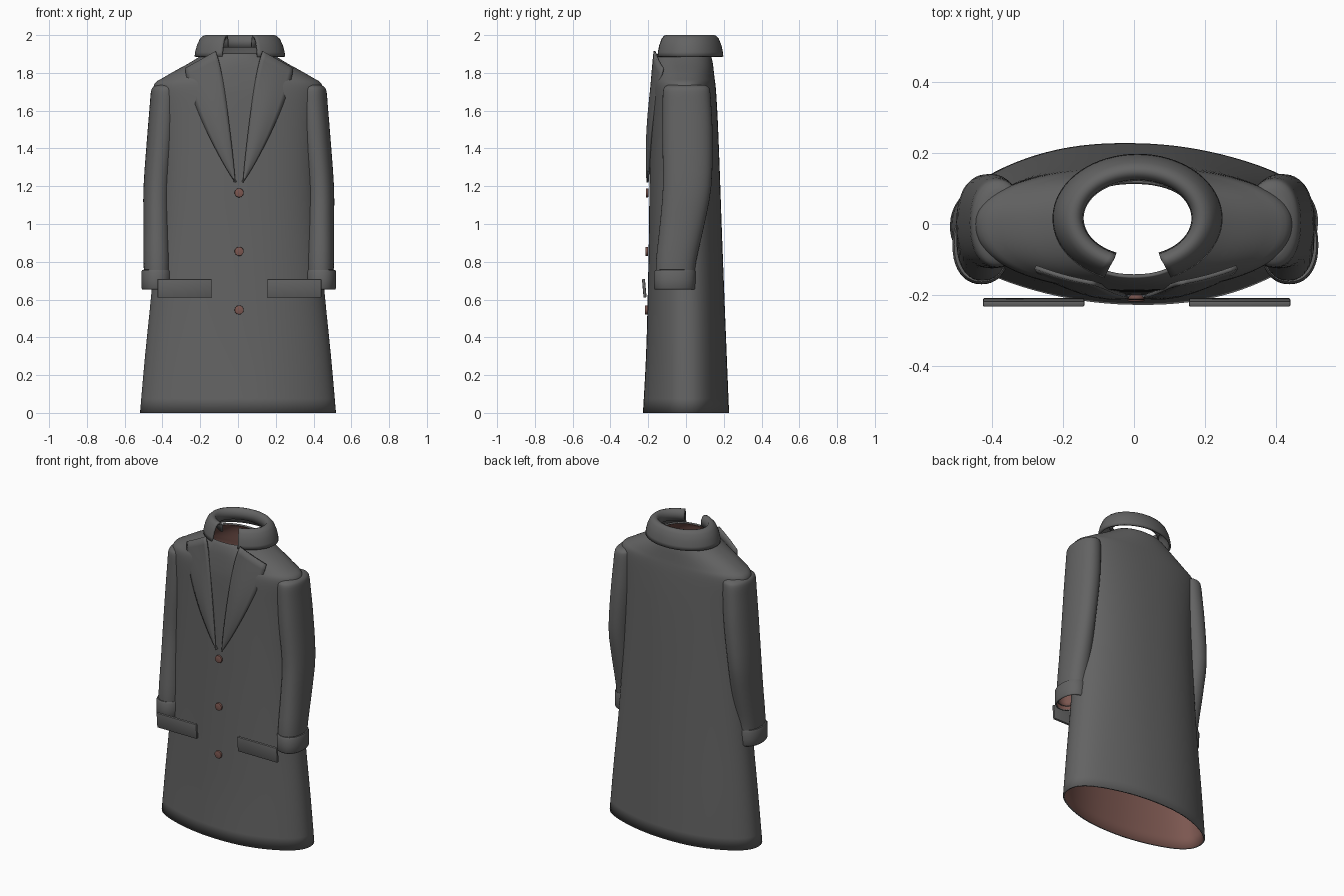
import bpy, bmesh, math

if "Cube" in bpy.data.objects:
    bpy.data.objects.remove(bpy.data.objects["Cube"])

def material(name, rgb):
    m = bpy.data.materials.new(name)
    m.diffuse_color = (*rgb, 1)
    m.use_nodes = True
    m.node_tree.nodes["Principled BSDF"].inputs["Base Color"].default_value = m.diffuse_color
    return m

WOOL = material("charcoal_wool", (0.125, 0.125, 0.125))
LINING = material("brown_lining", (0.20, 0.095, 0.08))

def finish(name, bm, mats, thickness=0, angle=40):
    me = bpy.data.meshes.new(name)
    bm.to_mesh(me)
    bm.free()
    ob = bpy.data.objects.new(name, me)
    bpy.context.collection.objects.link(ob)
    for m in mats:
        me.materials.append(m)
    if thickness:
        s = ob.modifiers.new("cloth", 'SOLIDIFY')
        s.thickness, s.offset = thickness, -1
        s.material_offset = len(mats) - 1
    bpy.ops.object.select_all(action='DESELECT')
    ob.select_set(True)
    bpy.context.view_layer.objects.active = ob
    bpy.ops.object.shade_smooth_by_angle(angle=math.radians(angle))
    return ob

def skin(name, rows, closed, mats, thickness, cap=False, angle=40):
    """Join rows of points into one sheet or tube."""
    bm = bmesh.new()
    vs = [[bm.verts.new(p) for p in r] for r in rows]
    n = len(rows[0])
    for a, b in zip(vs, vs[1:]):
        for j in range(n if closed else n - 1):
            k = (j + 1) % n
            bm.faces.new((a[j], a[k], b[k], b[j]))
    if cap:
        bm.faces.new(vs[-1])
    return finish(name, bm, mats, thickness, angle)

def spow(v, e):
    return math.copysign(abs(v) ** e, v)

def ring(cx, cy, z, rx, ry, n=48, e=0.9):
    out = []
    for i in range(n):
        t = 2 * math.pi * i / n
        out.append((cx + rx * spow(math.cos(t), e), cy + ry * spow(math.sin(t), e), z))
    return out

def resample(keys, n):
    """Smooth (Catmull-Rom) rows between the key rows."""
    out = []
    for i in range(len(keys) - 1):
        p = [keys[max(0, min(len(keys) - 1, i + d))] for d in (-1, 0, 1, 2)]
        for s in range(n):
            t = s / n
            out.append([0.5 * (2*b + (c-a)*t + (2*a-5*b+4*c-d)*t*t + (3*b-a-3*c+d)*t**3)
                        for a, b, c, d in zip(*p)])
    return out + [list(keys[-1])]

# coat body: height, half width, front y, back y
BODY = [(0, .512, -.222, .222), (.3, .488, -.208, .212), (.65, .455, -.20, .20),
        (1.0, .43, -.195, .188), (1.3, .42, -.193, .178), (1.55, .43, -.19, .168),
        (1.69, .447, -.187, .16), (1.745, .44, -.183, .155), (1.775, .395, -.18, .151),
        (1.81, .335, -.176, .147), (1.85, .262, -.17, .142), (1.885, .205, -.16, .133),
        (1.902, .18, -.15, .12)]
rows = []
for z, hw, yf, yb in resample(BODY, 3):
    fold = 0.03 * max(0, 1 - z / 1.3) ** 1.5
    row = []
    for i, (x, y, _) in enumerate(ring(0, 0, z, 1, 1, 96)):
        t = 2 * math.pi * i / 96
        k = 1 + fold * math.cos(4 * (t - math.radians(97)))
        row.append((x * hw * (1 + (k - 1) * .5), y * k * (yb if y > 0 else -yf), z))
    rows.append(row)
skin("coat_body", rows, True, [WOOL, LINING], 0.01)

# sleeves and cuffs: height, centre x, centre y, half width, half depth
SLEEVE = [(.68, .431, -.058, .068, .10), (.8, .431, -.053, .073, .106),
          (1.0, .432, -.02, .073, .118), (1.2, .430, .006, .074, .128),
          (1.45, .408, .008, .078, .133), (1.62, .395, .005, .077, .129),
          (1.70, .390, .003, .075, .125), (1.725, .386, .003, .068, .116),
          (1.737, .382, .003, .05, .095)]
CUFF = [(.652, .434, -.06, .076, .104), (.66, .434, -.06, .081, .109),
        (.70, .434, -.06, .082, .110), (.745, .434, -.059, .082, .110),
        (.757, .434, -.058, .077, .105), (.758, .434, -.058, .068, .098)]
for side, s in (("left", -1), ("right", 1)):
    tube = lambda keys: [ring(s * x + .004, y, z, rx, ry, 40) for z, x, y, rx, ry in keys]
    skin("sleeve_" + side, tube(resample(SLEEVE, 3)), True, [WOOL, LINING], 0.008, cap=True)
    skin("cuff_" + side, tube(CUFF), True, [WOOL, LINING], 0.008)

# folded collar, open at the front
COLLAR = [(.24, .182, 1.886), (.237, .179, 1.91), (.228, .172, 1.945), (.212, .158, 1.98),
          (.195, .145, 1.996), (.18, .133, 2.0), (.165, .12, 1.995), (.155, .109, 1.975),
          (.152, .105, 1.935)]
rows = []
for rx, ry, z in COLLAR:
    row = []
    for i in range(61):
        t = math.radians(-90 + 23 + (360 - 46) * i / 60)
        row.append((.01 + rx * math.cos(t), .016 + ry * math.sin(t), z))
    rows.append(row)
skin("collar", rows, False, [WOOL], 0.012, angle=50)

# lapels: tapering sheets from the first button up to the notch
for side, s in (("left", -1), ("right", 1)):
    rows = []
    for i in range(17):
        t = i / 16
        row = []
        for j in range(9):
            u = j / 8
            # inner edge, outer edge, and the slanted top
            xi = .020 + .085 * t ** 1.2 + .02 * t ** 8
            xo = .022 + .265 * (1 - (1 - t) ** 1.35) ** .95
            top = 1.915 - .09 * u
            z = 1.22 + (top - 1.22) * t
            yi = -.207 + .035 * t ** 2
            yo = -.203 + .076 * t ** 2
            bow = -.014 * math.sin(math.pi * u) * math.sin(math.pi * min(1, t * .8 + .1))
            row.append((.006 + s * (xi + (xo - xi) * u), yi + (yo - yi) * u + bow, z))
        rows.append(row if s > 0 else row[::-1])
    skin("lapel_" + side, rows, False, [WOOL], 0.012)

# pocket flaps, leaning slightly
for side, x in (("left", -.283), ("right", .298)):
    bm = bmesh.new()
    bmesh.ops.create_cube(bm, size=1)
    bmesh.ops.scale(bm, vec=(.286, .016, .098), verts=bm.verts)
    bmesh.ops.bevel(bm, geom=bm.edges[:], offset=.004, segments=2, affect='EDGES', profile=.5)
    ob = finish("pocket_flap_" + side, bm, [WOOL])
    ob.location = (x, -.221, .66)
    ob.rotation_euler = (math.radians(5), 0, 0)

# front buttons
for i, (z, y) in enumerate(((1.165, -.206), (.855, -.207), (.545, -.211))):
    bm = bmesh.new()
    bmesh.ops.create_cone(bm, cap_ends=True, segments=24, radius1=.024, radius2=.024, depth=.014)
    rim = [e for e in bm.edges if abs(e.verts[0].co.z - e.verts[1].co.z) < 1e-6]
    bmesh.ops.bevel(bm, geom=rim, offset=.003, segments=2, affect='EDGES', profile=.5)
    ob = finish("button_%d" % (i + 1), bm, [LINING])
    ob.location = (.006, y, z)
    ob.rotation_euler = (math.radians(90), 0, 0)
